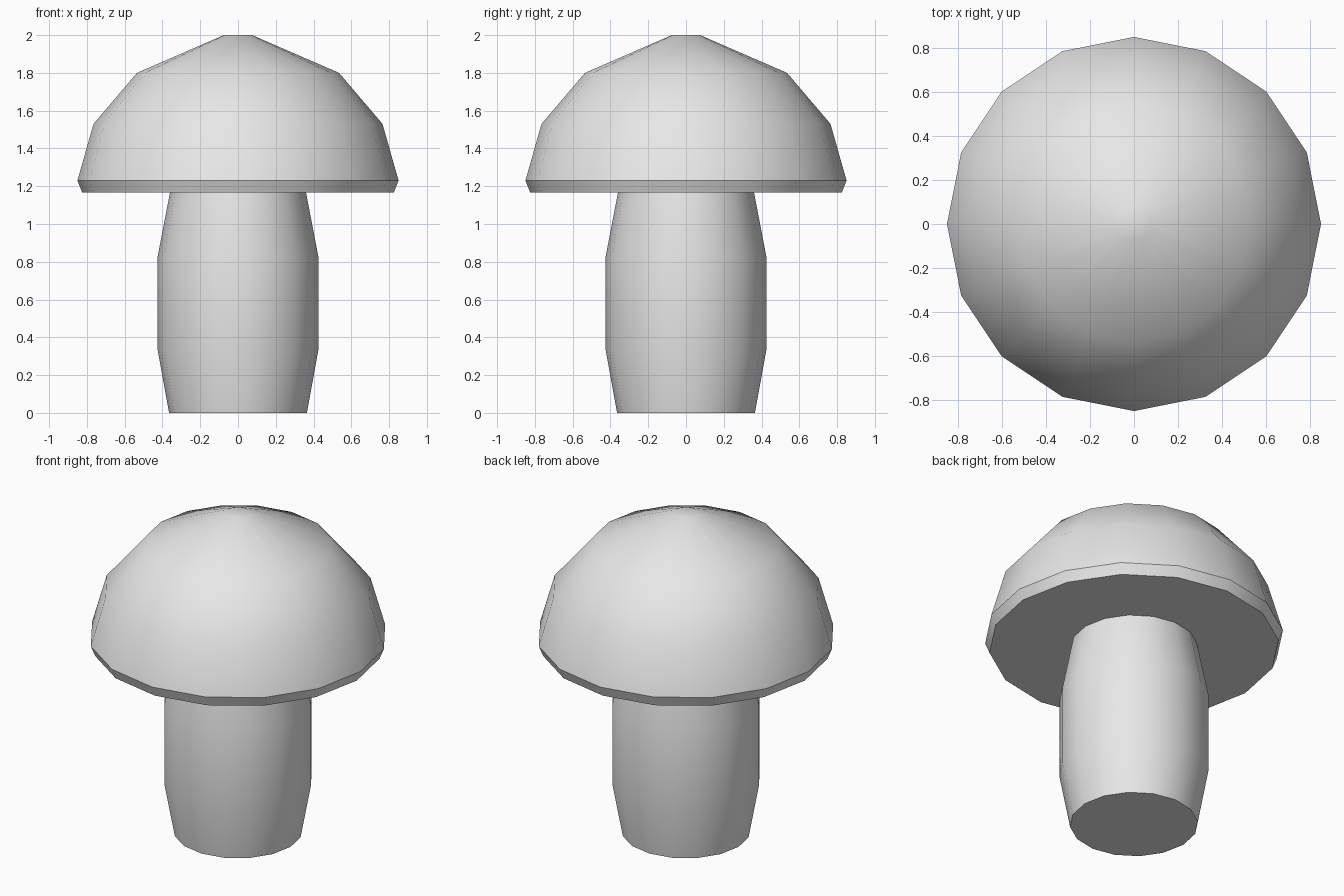
import bpy, bmesh
from math import cos, sin, pi, radians

SIDES = 16

cube = bpy.data.objects.get("Cube")
if cube:
    bpy.data.objects.remove(cube, do_unlink=True)

# Single plain grey for the whole model
grey = bpy.data.materials.new("plain_grey")
grey.use_nodes = True
colour = (0.8, 0.8, 0.8, 1)
grey.diffuse_color = colour
grey.node_tree.nodes["Principled BSDF"].inputs["Base Color"].default_value = colour


def lathe(name, profile):
    """Revolve (radius, height) points, bottom to top, into a closed solid."""
    bm = bmesh.new()
    rings = [[bm.verts.new((r * cos(2 * pi * i / SIDES), r * sin(2 * pi * i / SIDES), z))
              for i in range(SIDES)] for r, z in profile]
    for low, high in zip(rings, rings[1:]):
        for i in range(SIDES):
            j = (i + 1) % SIDES
            bm.faces.new((low[i], low[j], high[j], high[i]))
    bm.faces.new(rings[0][::-1])
    bm.faces.new(rings[-1])
    mesh = bpy.data.meshes.new(name)
    bm.to_mesh(mesh)
    bm.free()
    mesh.materials.append(grey)
    obj = bpy.data.objects.new(name, mesh)
    bpy.context.collection.objects.link(obj)
    bpy.ops.object.select_all(action="DESELECT")
    obj.select_set(True)
    bpy.context.view_layer.objects.active = obj
    bpy.ops.object.shade_smooth_by_angle(angle=radians(30))
    return obj


# Barrel-shaped stem
lathe("stem", [(0.365, 0), (0.425, 0.33), (0.425, 0.83), (0.36, 1.168)])

# Domed cap with a narrow tucked-in rim and flat underside
lathe("cap", [(0.825, 1.167), (0.85, 1.23), (0.765, 1.53), (0.535, 1.80), (0.075, 2.0)])
